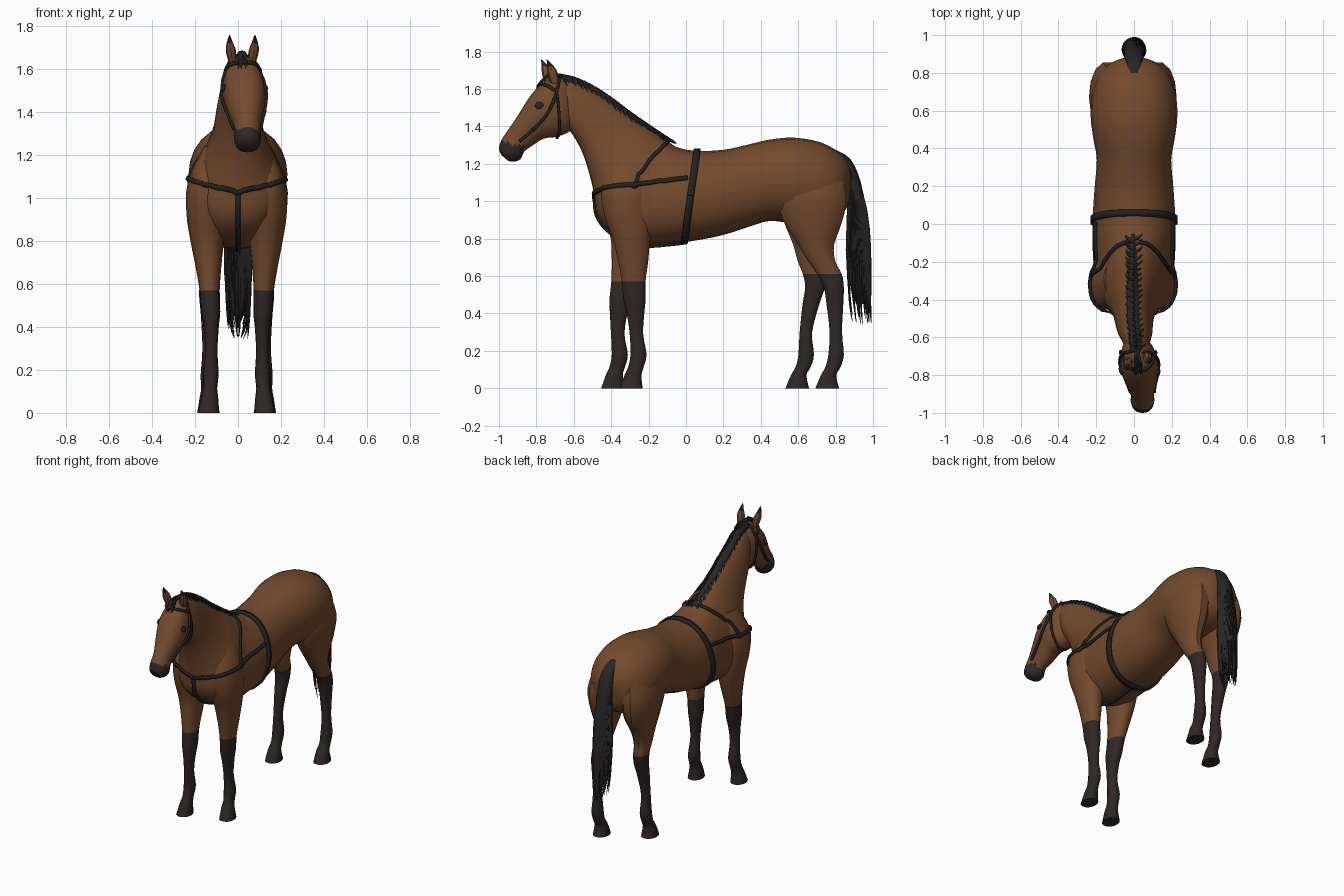
import bpy, bmesh, math, random
from mathutils import Vector
from mathutils.bvhtree import BVHTree

if "Cube" in bpy.data.objects:
    bpy.data.objects.remove(bpy.data.objects["Cube"])

random.seed(4)


def material(name, rgb):
    m = bpy.data.materials.new(name)
    m.diffuse_color = (*rgb, 1)
    m.use_nodes = True
    m.node_tree.nodes["Principled BSDF"].inputs["Base Color"].default_value = m.diffuse_color
    return m


COAT = material("bay_brown", (0.175, 0.069, 0.027))
POINTS = material("dark_points", (0.029, 0.020, 0.019))
HAIR = material("black_hair", (0.021, 0.018, 0.019))
LEATHER = material("black_leather", (0.018, 0.015, 0.015))


def clip(v):
    return max(0.0, min(1.0, v))


def spline(rows, steps):
    """Catmull-Rom interpolation of equal-length tuples."""
    out = []
    for i in range(len(rows) - 1):
        p0, p1, p2, p3 = (rows[max(0, min(len(rows) - 1, i + k))] for k in (-1, 0, 1, 2))
        for s in range(steps):
            t = s / steps
            out.append(tuple(0.5 * (2 * b + (c - a) * t + (2 * a - 5 * b + 4 * c - d) * t * t
                                    + (3 * b - a - 3 * c + d) * t ** 3)
                             for a, b, c, d in zip(p0, p1, p2, p3)))
    return out + [tuple(rows[-1])]


def finish(name, bm, mats, rule=None, angle=35):
    bmesh.ops.recalc_face_normals(bm, faces=bm.faces)
    for f in bm.faces:
        f.material_index = rule(f.calc_center_median()) if rule else 0
    me = bpy.data.meshes.new(name)
    bm.to_mesh(me)
    bm.free()
    ob = bpy.data.objects.new(name, me)
    bpy.context.collection.objects.link(ob)
    for m in mats:
        me.materials.append(m)
    bpy.ops.object.select_all(action='DESELECT')
    ob.select_set(True)
    bpy.context.view_layer.objects.active = ob
    bpy.ops.object.shade_smooth_by_angle(angle=math.radians(angle))
    return ob


def bridge(bm, rings):
    n = len(rings[0])
    for a, b in zip(rings, rings[1:]):
        for i in range(n):
            bm.faces.new((a[i], a[(i + 1) % n], b[(i + 1) % n], b[i]))
    bm.faces.new(rings[0])
    bm.faces.new(rings[-1])


def loft(name, rows, mats, rule=None, n=20, steps=3):
    """Egg-shaped rings: top y,z / bottom y,z / half width / centre x / taper to top."""
    bm, rings = bmesh.new(), []
    for ty, tz, by, bz, w, cx, e in spline(rows, steps):
        ring = []
        for k in range(n):
            a = math.tau * k / n
            s, c = math.sin(a), math.cos(a)
            c = math.copysign(abs(c) ** 0.88, c)
            ring.append(bm.verts.new((cx + w * c * (1 - e * s), (ty + by) / 2 + (ty - by) / 2 * s,
                                      max(0, (tz + bz) / 2 + (tz - bz) / 2 * s))))
        rings.append(ring)
    bridge(bm, rings)
    return finish(name, bm, mats, rule)


def head_x(y):
    return 0.045 * clip((-y - 0.5) / 0.45)


def turned(rows):
    return [(a, b, c, d, w, head_x(a), e) for a, b, c, d, w, e in rows]


# Torso and neck in one sweep from rump to poll
torso = loft("torso_and_neck", turned([
    (.885, 1.15, .88, 1.07, .03, 0), (.87, 1.20, .865, .98, .09, 0),
    (.82, 1.26, .82, .92, .165, 0), (.72, 1.315, .72, .88, .215, 0),
    (.58, 1.34, .58, .88, .23, 0), (.45, 1.33, .45, .895, .215, 0),
    (.34, 1.305, .34, .865, .197, 0), (.20, 1.275, .20, .82, .208, .03),
    (.05, 1.27, .05, .79, .218, .06), (-.05, 1.29, -.10, .77, .22, .12),
    (-.10, 1.325, -.26, .765, .21, .22), (-.14, 1.35, -.40, .83, .20, .28),
    (-.20, 1.39, -.475, .92, .18, .3), (-.27, 1.435, -.49, 1.03, .145, .3),
    (-.36, 1.505, -.515, 1.14, .115, .25), (-.46, 1.575, -.55, 1.25, .10, .2),
    (-.56, 1.63, -.59, 1.33, .09, .15), (-.64, 1.655, -.63, 1.39, .07, .1)]), [COAT], n=24)

# Head with dark muzzle
head = loft("head", turned([
    (-.61, 1.64, -.60, 1.42, .05, 0), (-.69, 1.665, -.62, 1.375, .082, 0),
    (-.77, 1.63, -.69, 1.345, .10, -.02), (-.835, 1.56, -.76, 1.335, .094, -.08),
    (-.895, 1.465, -.825, 1.295, .074, -.08), (-.945, 1.39, -.865, 1.265, .06, 0),
    (-.985, 1.33, -.885, 1.225, .063, .05), (-1.0, 1.28, -.92, 1.212, .052, 0),
    (-.985, 1.245, -.95, 1.215, .025, 0)]), [COAT, POINTS],
    lambda c: int(c.y < -.865 and c.z < 1.315 - .3 * (c.y + .95)))

# Leg profiles: front y, back y, height, half width, centre x
FRONT = [(-.38, -.2, 1.24, .05, .10), (-.455, -.18, 1.08, .095, .125), (-.44, -.18, .93, .095, .132),
         (-.395, -.19, .8, .078, .13), (-.365, -.2, .68, .06, .125), (-.345, -.215, .57, .047, .12),
         (-.335, -.215, .47, .044, .115), (-.318, -.222, .4, .035, .113), (-.302, -.228, .29, .029, .113),
         (-.298, -.21, .18, .036, .115), (-.31, -.225, .115, .033, .118), (-.33, -.237, .07, .04, .12),
         (-.355, -.23, 0, .05, .125)]
HIND = [(.52, .82, 1.18, .07, .11), (.48, .86, 1.03, .10, .125), (.52, .838, .89, .088, .125),
        (.595, .795, .77, .064, .125), (.65, .80, .68, .049, .125), (.70, .835, .61, .042, .125),
        (.735, .845, .54, .043, .125), (.75, .842, .45, .035, .125), (.767, .835, .3, .028, .125),
        (.76, .845, .18, .036, .125), (.745, .828, .115, .034, .125), (.72, .805, .07, .041, .125),
        (.69, .82, 0, .052, .125)]
legs = []
for kind, profile, stride, line in (("front", FRONT, .1, .575), ("hind", HIND, .16, .61)):
    for side, label in ((1, "left"), (-1, "right")):
        rows = []
        for yf, yb, z, w, cx in profile:
            dy = -stride * clip((.85 - z) / .5) if side < 0 else 0
            rows.append((yf + dy, z, yb + dy, z, w, side * cx * (1 if side > 0 else 1.1), 0))
        legs.append(loft(f"{kind}_leg_{label}", rows, [COAT, POINTS],
                         lambda c, line=line: int(c.z < line), n=14))

# Ears with dark tips
for s, label in ((1, "left"), (-1, "right")):
    x, dy = .02 + s * .045, .015 * s
    loft("ear_" + label, [(-.74 + dy, 1.63, -.69 + dy, 1.63, .018, x, 0),
                          (-.755 + dy, 1.68, -.70 + dy, 1.685, .024, x + s * .008, 0),
                          (-.757 + dy, 1.72, -.72 + dy, 1.72, .015, x + s * .013, 0),
                          (-.76 + dy, 1.757, -.755 + dy, 1.757, .002, x + s * .014, 0)],
         [COAT, POINTS], lambda c: int(c.z > 1.715), n=8, steps=2)


def lock(bm, path, r):
    """Thin tapering strand of hair."""
    pts, rings = spline(path, 2), []
    for i, p in enumerate(pts):
        t = i / (len(pts) - 1)
        q = r * (1 - .92 * t ** 2)
        d = (Vector(pts[min(i + 1, len(pts) - 1)]) - Vector(pts[max(i - 1, 0)])).normalized()
        u = d.cross(Vector((.3, .9, .25))).normalized()
        v = d.cross(u)
        rings.append([bm.verts.new(Vector(p) + q * (u * math.cos(a) + v * math.sin(a)))
                      for a in (0, math.tau / 4, math.tau / 2, math.tau * .75)])
    bridge(bm, rings)


# Mane ridge along the crest, with draped locks and a forelock
CREST = [(-.08, 1.325), (-.2, 1.405), (-.3, 1.475), (-.4, 1.55), (-.5, 1.615), (-.6, 1.66), (-.68, 1.675)]
loft("mane_ridge", [(y, z + .004, y + .03, z - .01 - .055 * min(1, 4 * i / 6), .012 + .02 * min(1, i / 3),
                     head_x(y) - .005, .2) for i, (y, z) in enumerate(CREST)], [HAIR], n=10)
bm = bmesh.new()
for i in range(60):
    y, z = spline(CREST, 10)[i]
    s = -1 if i % 3 else 1
    length = random.uniform(.05, .085) * clip(.3 + i / 25)
    x = head_x(y)
    lock(bm, [(x, y, z), (x + s * .028, y + .01, z - length * .4),
              (x + s * .046, y + .03, z - length)], .011)
for i in range(9):
    dx = random.uniform(-.025, .025)
    lock(bm, [(.018, -.66, 1.67), (.02 + dx * .6, -.74, 1.672),
              (.024 + dx, -.80, 1.62 - random.uniform(0, .03))], .012)
finish("mane_locks", bm, [HAIR])

# Tail core and ragged strands
loft("tail_core", [(.80, 1.275, .80, 1.24, .03, 0, 0), (.88, 1.225, .85, 1.16, .045, 0, 0),
                   (.935, 1.10, .865, 1.06, .052, 0, 0), (.965, .92, .865, .9, .055, 0, 0),
                   (.985, .72, .86, .72, .055, 0, 0), (.98, .55, .88, .55, .045, 0, 0),
                   (.96, .45, .91, .45, .02, 0, 0)], [HAIR], n=12)
bm = bmesh.new()
for i in range(64):
    a = math.tau * i / 64
    c, s = math.cos(a), math.sin(a)
    end = random.uniform(.34, .58)
    lock(bm, [(.03 * c, .885 + .025 * s, 1.14), (.05 * c, .915 + .045 * s, .95),
              (.058 * c, .922 + .06 * s, .74), (.052 * c, .93 + .055 * s, end + .1),
              (.05 * c * random.uniform(.3, 1), .94 + .05 * s, end)], .011)
finish("tail_strands", bm, [HAIR])


def surface(objs):
    verts, polys = [], []
    for o in objs:
        k = len(verts)
        verts += [v.co.copy() for v in o.data.vertices]
        polys += [[k + i for i in p.vertices] for p in o.data.polygons]
    return BVHTree.FromPolygons(verts, polys)


BODY, SKULL = surface([torso] + legs[:2]), surface([head])


def strap(name, path, width, skin, lift=.005):
    """Flat band laid over the skin."""
    hits = [skin.find_nearest(Vector(p))[:2] for p in spline(path, 8)]
    pts = [p + n * lift for p, n in hits]
    bm, pairs = bmesh.new(), []
    for i, (_, n) in enumerate(hits):
        d = pts[min(i + 1, len(pts) - 1)] - pts[max(i - 1, 0)]
        side = d.cross(n).normalized() * width / 2
        pairs.append((bm.verts.new(pts[i] - side), bm.verts.new(pts[i] + side)))
    for a, b in zip(pairs, pairs[1:]):
        bm.faces.new((a[0], a[1], b[1], b[0]))
    ob = finish(name, bm, [LEATHER])
    mod = ob.modifiers.new("thickness", 'SOLIDIFY')
    mod.thickness, mod.offset = .012, 0


# Girth, centre breast strap
strap("girth", [(.24 * math.cos(a), .025 + .035 * math.sin(a), 1.03 + .26 * math.sin(a))
                for a in (math.tau * k / 12 for k in range(13))], .036, BODY, .006)
strap("chest_strap", [(0, -.52, 1.03), (0, -.48, .92), (0, -.40, .81), (0, -.2, .75), (0, -.01, .76)], .022, BODY)
for s, label in ((1, "left"), (-1, "right")):
    # Breast harness
    strap("breast_strap_" + label, [(s * .24, .01, 1.14), (s * .25, -.13, 1.125), (s * .25, -.27, 1.10),
                                    (s * .18, -.46, 1.07), (s * .09, -.53, 1.04), (0, -.54, 1.02)], .022, BODY, .007)
    strap("shoulder_strap_" + label, [(s * .24, -.27, 1.10), (s * .21, -.2, 1.23),
                                      (s * .12, -.12, 1.31), (s * .03, -.08, 1.34)], .018, BODY)
    # Bridle
    strap("cheek_strap_" + label, [(.02 + s * .04, -.67, 1.69), (.02 + s * .11, -.69, 1.58), (.025 + s * .11, -.74, 1.47),
                                   (.03 + s * .09, -.82, 1.38), (.04 + s * .07, -.89, 1.32)], .015, SKULL)
    strap("throat_strap_" + label, [(.02 + s * .11, -.685, 1.58), (.02 + s * .12, -.67, 1.46),
                                    (.02 + s * .08, -.67, 1.36), (.025, -.69, 1.33)], .012, SKULL)
    strap("brow_band_" + label, [(.02 + s * .1, -.70, 1.60), (.02 + s * .07, -.77, 1.645), (.02, -.79, 1.64)], .015, SKULL)
    # Harness ring and eye as flattened domes
    for part, spot, skin, r, mat in (("harness_ring_", (s * .26, -.27, 1.1), BODY, .022, LEATHER),
                                     ("eye_", (.025 + s * .13, -.79, 1.52), SKULL, .024, HAIR)):
        p, nrm = skin.find_nearest(Vector(spot))[:2]
        bm = bmesh.new()
        bmesh.ops.create_uvsphere(bm, u_segments=12, v_segments=8, radius=r)
        ob = finish(part + label, bm, [mat])
        ob.scale = (1, .8, .4)
        ob.location = p + nrm * .004
        ob.rotation_euler = nrm.to_track_quat('Z', 'Y').to_euler()
